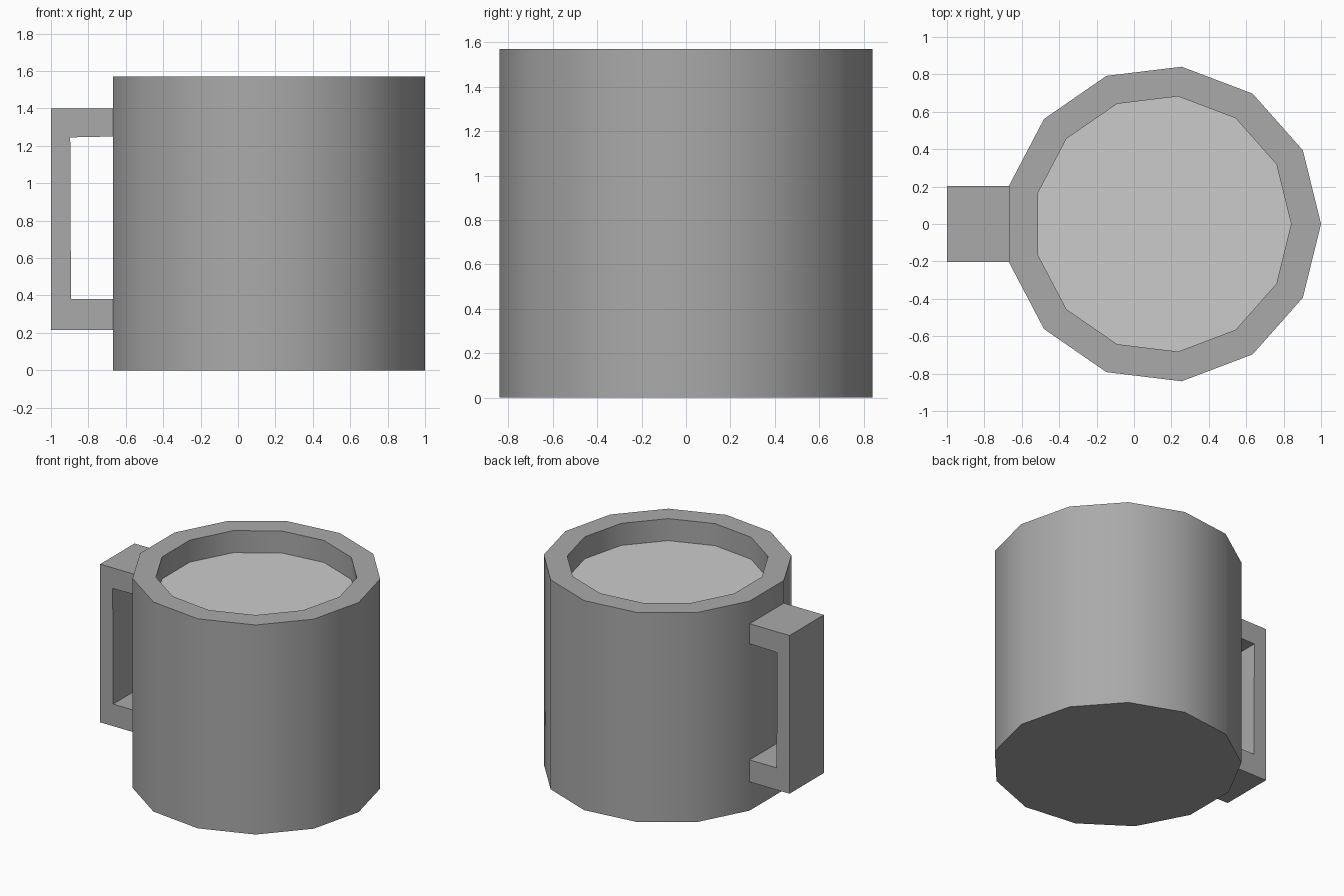
import bpy, bmesh
from math import cos, sin, pi, radians

if "Cube" in bpy.data.objects:
    bpy.data.objects.remove(bpy.data.objects["Cube"])

SIDES = 13
CX = 0.153          # mug axis, off-centre because of the handle
R_OUT, R_IN = 0.847, 0.687
TOP, FILL = 1.57, 1.405


def material(name, v):
    m = bpy.data.materials.new(name)
    m.diffuse_color = (v, v, v, 1)
    m.use_nodes = True
    m.node_tree.nodes["Principled BSDF"].inputs["Base Color"].default_value = m.diffuse_color
    return m


def finish(bm, name, mat):
    bmesh.ops.recalc_face_normals(bm, faces=bm.faces)
    me = bpy.data.meshes.new(name)
    bm.to_mesh(me)
    bm.free()
    ob = bpy.data.objects.new(name, me)
    bpy.context.collection.objects.link(ob)
    me.materials.append(mat)
    bpy.ops.object.select_all(action='DESELECT')
    ob.select_set(True)
    bpy.context.view_layer.objects.active = ob
    bpy.ops.object.shade_smooth_by_angle(angle=radians(40))
    return ob


def ring(bm, r, z):
    return [bm.verts.new((CX + r * cos(2 * pi * i / SIDES),
                          r * sin(2 * pi * i / SIDES), z)) for i in range(SIDES)]


def bridge(bm, a, b):
    n = len(a)
    for i in range(n):
        j = (i + 1) % n
        bm.faces.new((a[i], a[j], b[j], b[i]))


ceramic = material("ceramic", 0.4)
drink = material("drink", 0.8)

# Mug body: outer wall, thick rim and inner wall, with an inside floor
bm = bmesh.new()
rings = [ring(bm, R_OUT, 0), ring(bm, R_OUT, TOP),
         ring(bm, R_IN, TOP), ring(bm, R_IN, FILL - 0.01)]
for a, b in zip(rings, rings[1:]):
    bridge(bm, a, b)
bm.faces.new(rings[0])
bm.faces.new(rings[-1])
finish(bm, "mug_body", ceramic)

# Drink surface just below the rim
bm = bmesh.new()
bm.faces.new(ring(bm, R_IN, FILL))
finish(bm, "drink_surface", drink)

# Handle: C-shaped profile as wide as the flat body facet it joins
x_wall = CX - R_OUT * cos(pi / SIDES)
half = R_OUT * sin(pi / SIDES)
profile = [(x_wall, 1.40), (-1, 1.40), (-1, 0.215), (x_wall, 0.215),
           (x_wall, 0.38), (-0.893, 0.38), (-0.897, 1.245), (x_wall, 1.25)]
bm = bmesh.new()
sides = [[bm.verts.new((x, y, z)) for x, z in profile] for y in (-half, half)]
for s in sides:
    for i in range(3):  # outer corner pairs with matching inner corner
        bm.faces.new((s[i], s[i + 1], s[6 - i], s[7 - i]))
for i in (0, 1, 2, 4, 5, 6):  # open where it meets the body
    bm.faces.new((sides[0][i], sides[0][i + 1], sides[1][i + 1], sides[1][i]))
bmesh.ops.dissolve_limit(bm, angle_limit=radians(0.1), verts=bm.verts, edges=bm.edges)
finish(bm, "handle", ceramic)
